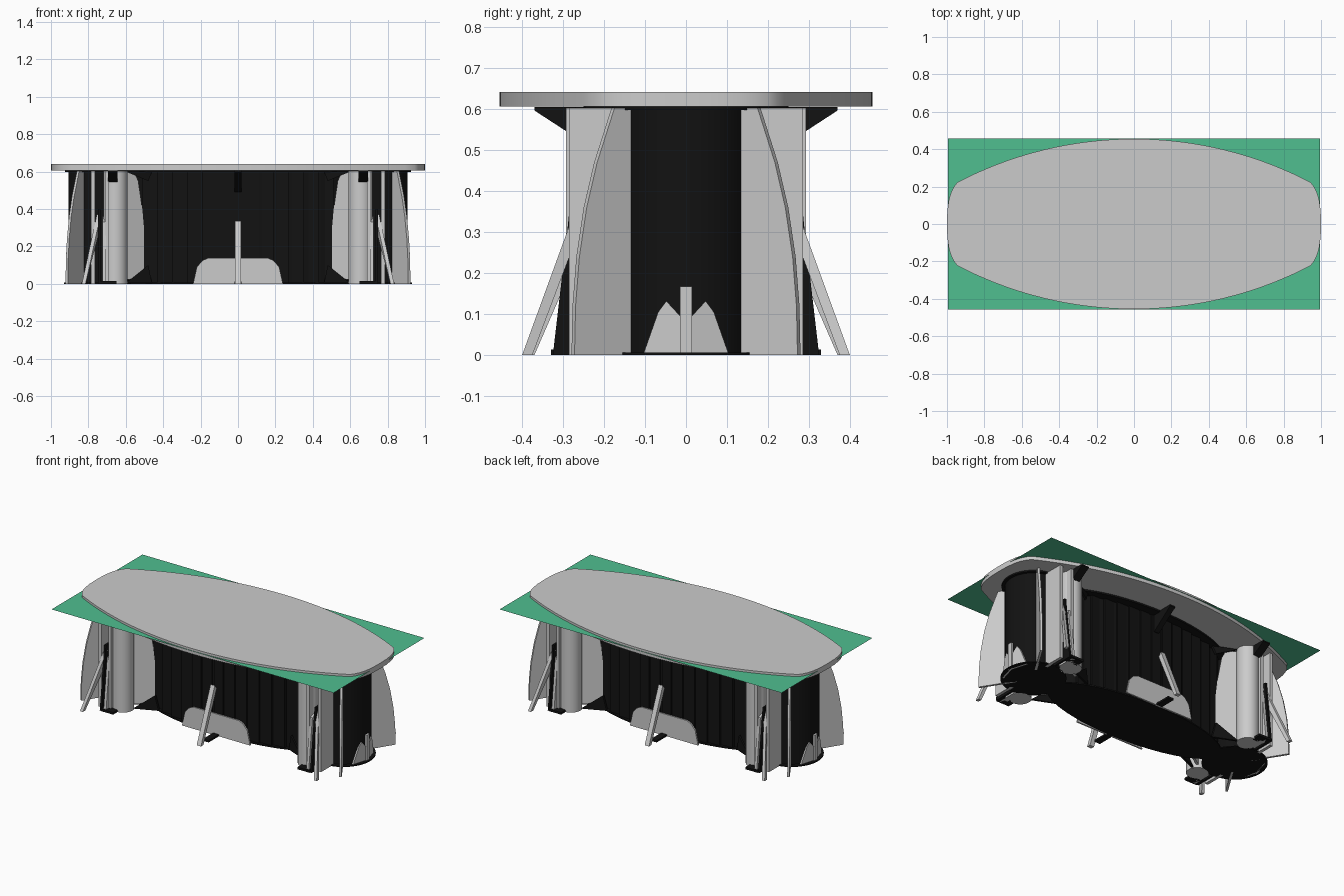
import bpy, bmesh, math
from mathutils import Vector

if "Cube" in bpy.data.objects:
    bpy.data.objects.remove(bpy.data.objects["Cube"])

black = bpy.data.materials.new("black")
black.diffuse_color = (0.006, 0.006, 0.006, 1)
black.use_nodes = True
black.node_tree.nodes["Principled BSDF"].inputs["Base Color"].default_value = black.diffuse_color
green = bpy.data.materials.new("green")
green.diffuse_color = (0.08, 0.52, 0.28, 1)
green.use_nodes = True
green.node_tree.nodes["Principled BSDF"].inputs["Base Color"].default_value = green.diffuse_color


def prism(name, pts, offset, mat=None, smooth=False):
    """Extrude a planar outline of 3D points along an offset."""
    bm = bmesh.new()
    f = bm.faces.new([bm.verts.new(p) for p in pts])
    if offset:
        ext = bmesh.ops.extrude_face_region(bm, geom=[f], use_keep_orig=True)
        vs = [g for g in ext["geom"] if isinstance(g, bmesh.types.BMVert)]
        bmesh.ops.translate(bm, verts=vs, vec=Vector(offset))
        bmesh.ops.recalc_face_normals(bm, faces=bm.faces)
    me = bpy.data.meshes.new(name)
    bm.to_mesh(me)
    bm.free()
    ob = bpy.data.objects.new(name, me)
    bpy.context.collection.objects.link(ob)
    if mat:
        me.materials.append(mat)
    if smooth:
        bpy.ops.object.select_all(action='DESELECT')
        ob.select_set(True)
        bpy.context.view_layer.objects.active = ob
        bpy.ops.object.shade_smooth_by_angle(angle=math.radians(35))
    return ob


def ellipse(cx, cy, rx, ry, z, n=48):
    return [(cx + rx * math.cos(2 * math.pi * i / n), cy + ry * math.sin(2 * math.pi * i / n), z)
            for i in range(n)]


def box(name, x0, x1, y0, y1, z0, z1, mat=None):
    x0, x1 = sorted((x0, x1))
    y0, y1 = sorted((y0, y1))
    return prism(name, [(x0, y0, z0), (x1, y0, z0), (x1, y1, z0), (x0, y1, z0)], (0, 0, z1 - z0), mat)


def fin(name, origin, direction, rz, t, mat=None):
    """Upright plate: outline of (distance, height) along a plan direction."""
    d = Vector((direction[0], direction[1], 0)).normalized()
    n = Vector((-d.y, d.x, 0)) * t
    o = Vector((origin[0], origin[1], 0)) - n / 2
    return prism(name, [o + d * r + Vector((0, 0, z)) for r, z in rz], n, mat)


# Boat-shaped top: shallow side arcs with rounded ends
R = 2.04
quarter = [(1, 0), (0.998, 0.07), (0.99, 0.13), (0.978, 0.17), (0.962, 0.2)]
quarter += [(x, 0.455 - R + math.sqrt(R * R - x * x)) for x in [0.945 - 0.945 * i / 18 for i in range(19)]]
half = quarter + [(-x, y) for x, y in quarter[-2::-1]]
outline = half + [(x, -y) for x, y in half[-2:0:-1]]
prism("table_top", [(x, y, 0.607) for x, y in outline], (0, 0, 0.035), None, True)
prism("green_sheet", [(-0.995, -0.458, 0.628), (0.995, -0.458, 0.628), (0.995, 0.458, 0.628), (-0.995, 0.458, 0.628)],
      None, green)

# Lens-shaped centre body with slats
prism("centre_body", ellipse(0, 0, 0.6, 0.19, 0.004, 64), (0, 0, 0.596), black, True)
prism("centre_base", ellipse(0, 0, 0.62, 0.21, 0, 64), (0, 0, 0.008), black, True)
prism("centre_cap", ellipse(0, 0, 0.64, 0.25, 0.597, 64), (0, 0, 0.01), black, True)
for i in range(13):
    x = -0.48 + 0.08 * i
    y = 0.19 * math.sqrt(1 - (x / 0.6) ** 2)
    for s in (-1, 1):
        box("body_slat", x - 0.033, x + 0.033, s * (y - 0.02), s * (y + 0.006), 0.004, 0.6, black)

for sx in (-1, 1):
    # End drum with base and cap discs
    cx = 0.744 * sx
    prism("end_drum", ellipse(cx, 0, 0.163, 0.163, 0.004), (0, 0, 0.596), black, True)
    prism("end_disc", ellipse(cx, 0, 0.187, 0.187, 0), (0, 0, 0.006), black, True)
    prism("end_cap", ellipse(cx, 0, 0.18, 0.18, 0.598), (0, 0, 0.009), black, True)
    # End foot: twin gussets around an upright
    xe = 0.905 * sx
    for sy in (-1, 1):
        prism("end_gusset", [(xe, 0, 0), (xe - 0.03 * sx, 0.105 * sy, 0), (xe - 0.015 * sx, 0.068 * sy, 0.105),
                             (xe - 0.01 * sx, 0.048 * sy, 0.132), (xe, 0, 0.08)], (0.01 * sx, 0, 0))
    box("end_upright", xe, xe + 0.014 * sx, -0.015, 0.015, 0, 0.167)

    for sy in (-1, 1):
        # Curved outer fin
        edge = [(0.325, 0), (0.322, 0.12), (0.311, 0.24), (0.29, 0.36), (0.26, 0.47), (0.21, 0.603)]
        fin("outer_fin", (cx, 0), (0.53 * sx, 0.85 * sy), [(0.1, 0)] + edge + [(0.1, 0.603)], 0.014)
        # Round column and bowed inner panel
        prism("column", ellipse(0.655 * sx, 0.222 * sy, 0.064, 0.064, 0, 32), (0, 0, 0.603), None, True)
        rz = [(0, 0.01), (0.17, 0.03), (0.225, 0.1), (0.215, 0.25), (0.2, 0.4), (0.175, 0.55), (0.15, 0.6), (0, 0.6)]
        fin("inner_panel", (0.69 * sx, 0.215 * sy), (-0.2 * sx, -0.11 * sy), rz, 0.014)
        # Upright strips next to the column
        box("upright_strip", 0.69 * sx, 0.71 * sx, 0.2 * sy, 0.293 * sy, 0, 0.603)
        box("upright_strip", 0.765 * sx, 0.785 * sx, 0.15 * sy, 0.285 * sy, 0, 0.603)
        fin("side_fin", (0.742 * sx, 0), (0, sy), [(0.14, 0), (0.325, 0), (0.29, 0.3), (0.28, 0.4), (0.14, 0.4)], 0.012,
            black)
        fin("tapered_leg", (0.715 * sx, 0), (0, sy), [(0.2, 0), (0.322, 0), (0.285, 0.33), (0.2, 0.36)], 0.018)
        # Splayed brace
        prism("splayed_brace", [(0.835 * sx, 0.4 * sy, 0), (0.835 * sx, 0.375 * sy, 0), (0.755 * sx, 0.262 * sy, 0.3),
                                (0.755 * sx, 0.265 * sy, 0.37)], (-0.02 * sx, 0, 0))
        # Foot block and top bracket
        box("foot_block", 0.65 * sx, 0.74 * sx, 0.27 * sy, 0.33 * sy, 0, 0.014, black)
        fin("top_bracket", (0.67 * sx, 0), (0, sy), [(0.27, 0.605), (0.37, 0.605), (0.37, 0.597), (0.29, 0.545),
                                                     (0.27, 0.545)], 0.05, black)
        # Diagonal corner pieces at the inner panel
        for z0, z1 in ((0.6, 0.55), (0.004, 0.1)):
            prism("corner_tie", [(0.6 * sx, 0.19 * sy, z0), (0.48 * sx, 0.14 * sy, z1), (0.46 * sx, 0.13 * sy, z0)],
                  (0, 0.014 * sy, 0), black)

# Middle supports, front and back
for sy in (-1, 1):
    y = 0.212 * sy
    prism("kick_plate", [(-0.24, y, 0), (0.24, y, 0), (0.22, y, 0.09), (0.19, y, 0.125), (0.16, y, 0.138),
                         (-0.16, y, 0.138), (-0.19, y, 0.125), (-0.22, y, 0.09)], (0, 0.01 * sy, 0))
    fin("middle_brace", (0, 0), (0, sy), [(0.395, 0), (0.37, 0), (0.235, 0.31), (0.255, 0.335)], 0.03)
    fin("middle_bracket", (0, 0), (0, sy), [(0.18, 0.605), (0.34, 0.605), (0.34, 0.597), (0.2, 0.49), (0.18, 0.49)],
        0.035, black)
    box("middle_foot", -0.02, 0.02, 0.15 * sy, 0.325 * sy, 0, 0.012, black)
